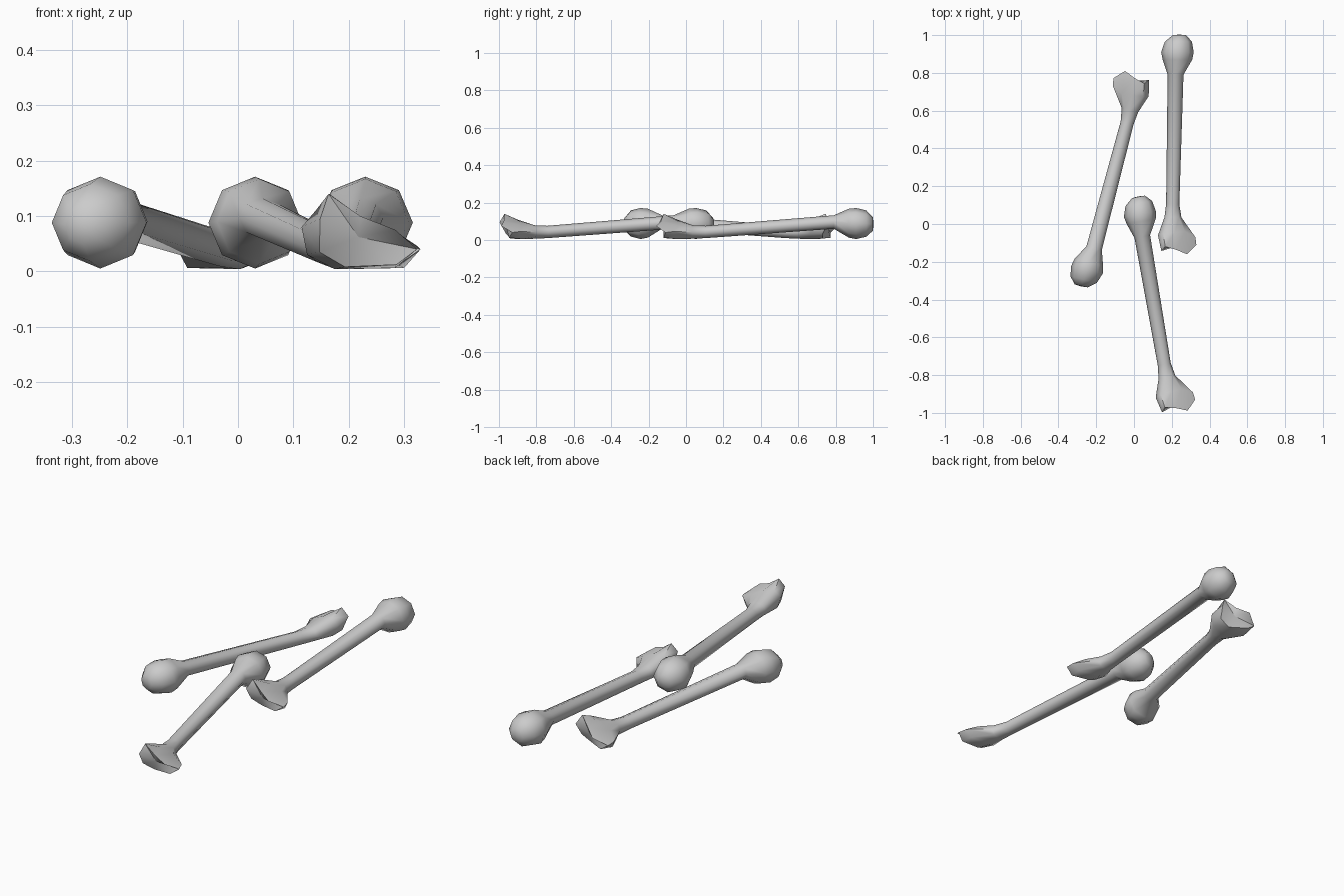
import bpy
import bmesh
from math import cos, sin, pi, radians

cube = bpy.data.objects.get("Cube")
if cube:
    bpy.data.objects.remove(cube, do_unlink=True)

SIDES = 8

bone_grey = bpy.data.materials.new("bone grey")
bone_grey.use_nodes = True
bone_grey.diffuse_color = (0.6, 0.6, 0.6, 1)
bone_grey.node_tree.nodes["Principled BSDF"].inputs["Base Color"].default_value = (0.6, 0.6, 0.6, 1)


def oval(x, y, z, rx, rz):
    """Ring of points around the length of the bone."""
    return [(x + rx * cos(2 * pi * i / SIDES), y, z + rz * sin(2 * pi * i / SIDES))
            for i in range(SIDES)]


# Rounded head, neck and shaft; the head is centred on x = y = 0
rings = [
    oval(0.01, 0.085, 0.085, 0.035, 0.035),
    oval(0.005, 0.05, 0.088, 0.072, 0.07),
    oval(0, -0.005, 0.088, 0.086, 0.083),
    oval(0, -0.045, 0.09, 0.078, 0.077),
    oval(-0.01, -0.125, 0.096, 0.042, 0.036),
    oval(-0.025, -0.81, 0.043, 0.035, 0.033),
    oval(-0.024, -0.88, 0.043, 0.045, 0.036),
]

# Flared, jagged foot: the wide ring and the end ring
rings.append([(0.095, -0.985, 0.045), (0.04, -0.955, 0.075), (-0.015, -0.96, 0.1),
              (-0.075, -0.965, 0.11), (-0.103, -0.975, 0.08), (-0.09, -0.96, 0.03),
              (-0.035, -0.94, 0.004), (0.07, -0.97, 0.006)])
rings.append([(0.1, -1.025, 0.04), (0.05, -1.075, 0.075), (-0.01, -1.05, 0.1),
              (-0.065, -1.035, 0.14), (-0.085, -1.058, 0.095), (-0.08, -1.025, 0.035),
              (-0.03, -1.01, 0.008), (0.06, -1.035, 0.012)])

bm = bmesh.new()
loops = [[bm.verts.new(p) for p in ring] for ring in rings]
for a, b in zip(loops, loops[1:]):
    for i in range(SIDES):
        j = (i + 1) % SIDES
        bm.faces.new((a[i], a[j], b[j], b[i]))


# Close both ends with fans
def cap(loop, centre):
    tip = bm.verts.new(centre)
    for i in range(SIDES):
        bm.faces.new((loop[i], loop[(i + 1) % SIDES], tip))


cap(loops[0], (0.01, 0.088, 0.085))
cap(loops[-1], (-0.01, -1.035, 0.062))
bmesh.ops.recalc_face_normals(bm, faces=bm.faces)
mesh = bpy.data.meshes.new("bone")
bm.to_mesh(mesh)
bm.free()
mesh.materials.append(bone_grey)

# Three scattered copies: name, head position, turn
placements = [
    ("left_bone", 0.23, 0.915, 0),
    ("front_bone", 0.03, 0.058, 11),
    ("right_bone", -0.25, -0.247, 166.5),
]
bones = []
for name, x, y, turn in placements:
    bone = bpy.data.objects.new(name, mesh)
    bone.location = (x, y, 0)
    bone.rotation_euler.z = radians(turn)
    bpy.context.collection.objects.link(bone)
    bones.append(bone)

bpy.ops.object.select_all(action='DESELECT')
bones[0].select_set(True)
bpy.context.view_layer.objects.active = bones[0]
bpy.ops.object.shade_smooth_by_angle(angle=radians(55))
